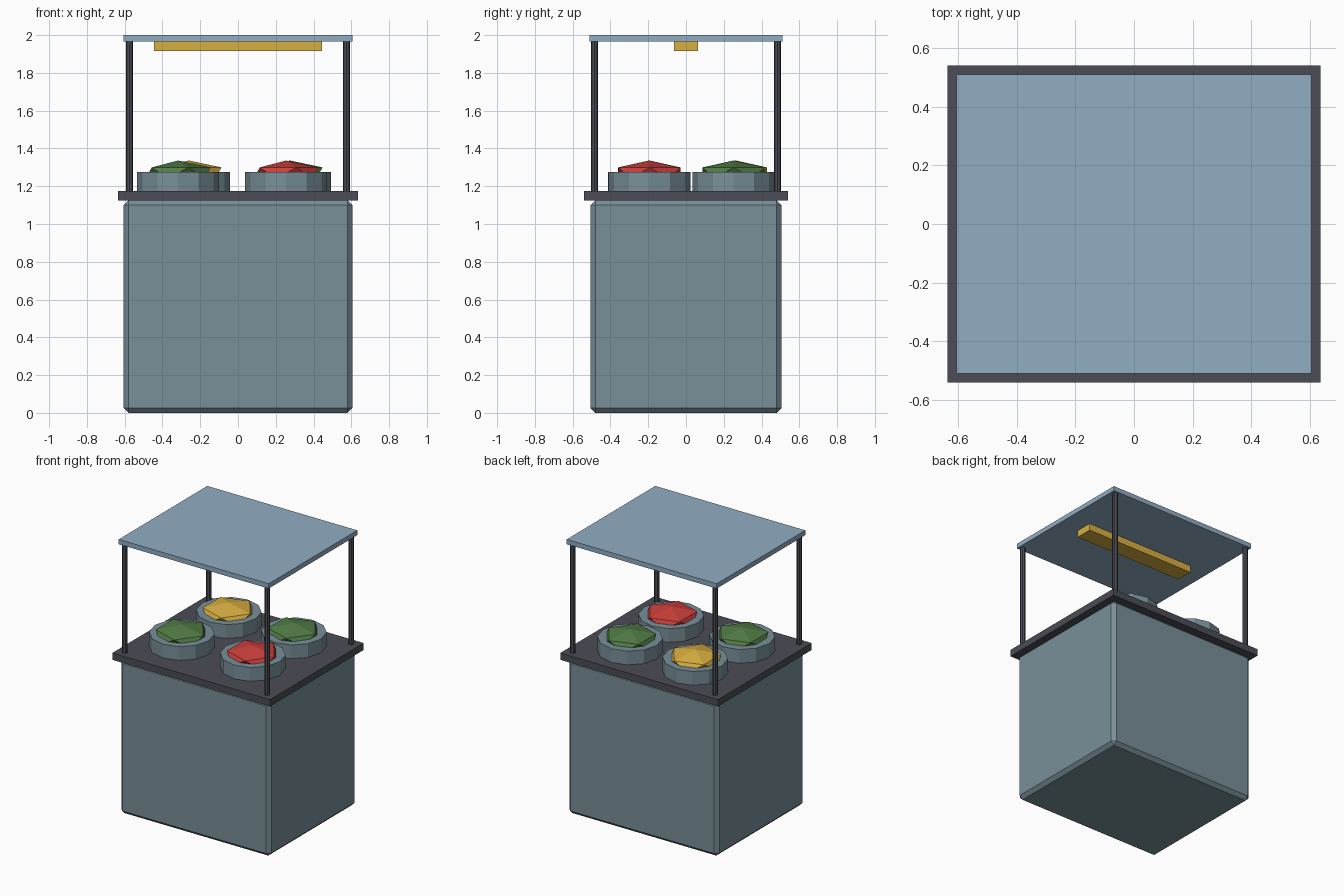
import bpy, math

if "Cube" in bpy.data.objects:
    bpy.data.objects.remove(bpy.data.objects["Cube"])


def material(name, rgb):
    lin = [((c / 255 + 0.055) / 1.055) ** 2.4 for c in rgb]
    m = bpy.data.materials.new(name)
    m.diffuse_color = (*lin, 1)
    m.use_nodes = True
    m.node_tree.nodes["Principled BSDF"].inputs["Base Color"].default_value = m.diffuse_color
    return m


STEEL = material("grey blue steel", (121, 144, 153))
DARK = material("dark grey", (76, 77, 86))
GLASS = material("pale blue glass", (145, 173, 195))
YELLOW = material("warm yellow", (216, 175, 65))
GREEN = material("leaf green", (82, 125, 70))
RED = material("tomato red", (204, 64, 60))


def finish(name, mat):
    ob = bpy.context.object
    ob.name = name
    ob.data.materials.append(mat)
    return ob


def box(name, size, z0, mat):
    """Box centred on the z axis with its base at z0."""
    bpy.ops.mesh.primitive_cube_add(size=1, location=(0, 0, z0 + size[2] / 2))
    ob = finish(name, mat)
    ob.scale = size
    bpy.ops.object.transform_apply(location=False, rotation=False, scale=True)
    return ob


def cylinder(name, x, y, z0, z1, r, sides, mat):
    bpy.ops.mesh.primitive_cylinder_add(vertices=sides, radius=r, depth=z1 - z0,
                                        location=(x, y, (z0 + z1) / 2))
    return finish(name, mat)


# Cabinet with chamfered edges
cabinet = box("cabinet", (1.21, 1.01, 1.125), 0, STEEL)
bev = cabinet.modifiers.new("chamfer", 'BEVEL')
bev.width = 0.025
bev.segments = 1

# Counter, glass canopy and lamp
box("counter", (1.272, 1.08, 0.05), 1.125, DARK)
box("canopy", (1.21, 1.02, 0.035), 1.965, GLASS)
box("lamp", (0.888, 0.126, 0.05), 1.915, YELLOW)

# Corner posts
for sx in (-1, 1):
    for sy in (-1, 1):
        cylinder("post", sx * 0.574, sy * 0.484, 1.175, 1.966, 0.019, 8, DARK)

# Bowls of food
bowls = [(-0.317, -0.195, GREEN), (0.255, -0.193, RED),
         (-0.26, 0.265, YELLOW), (0.275, 0.251, GREEN)]
for x, y, mat in bowls:
    cylinder("bowl", x, y, 1.175, 1.275, 0.217, 12, STEEL)
    bpy.ops.mesh.primitive_ico_sphere_add(subdivisions=1, radius=1,
                                          location=(x, y, 1.27))
    food = finish("food", mat)
    food.scale = (0.193, 0.193, 0.066)
